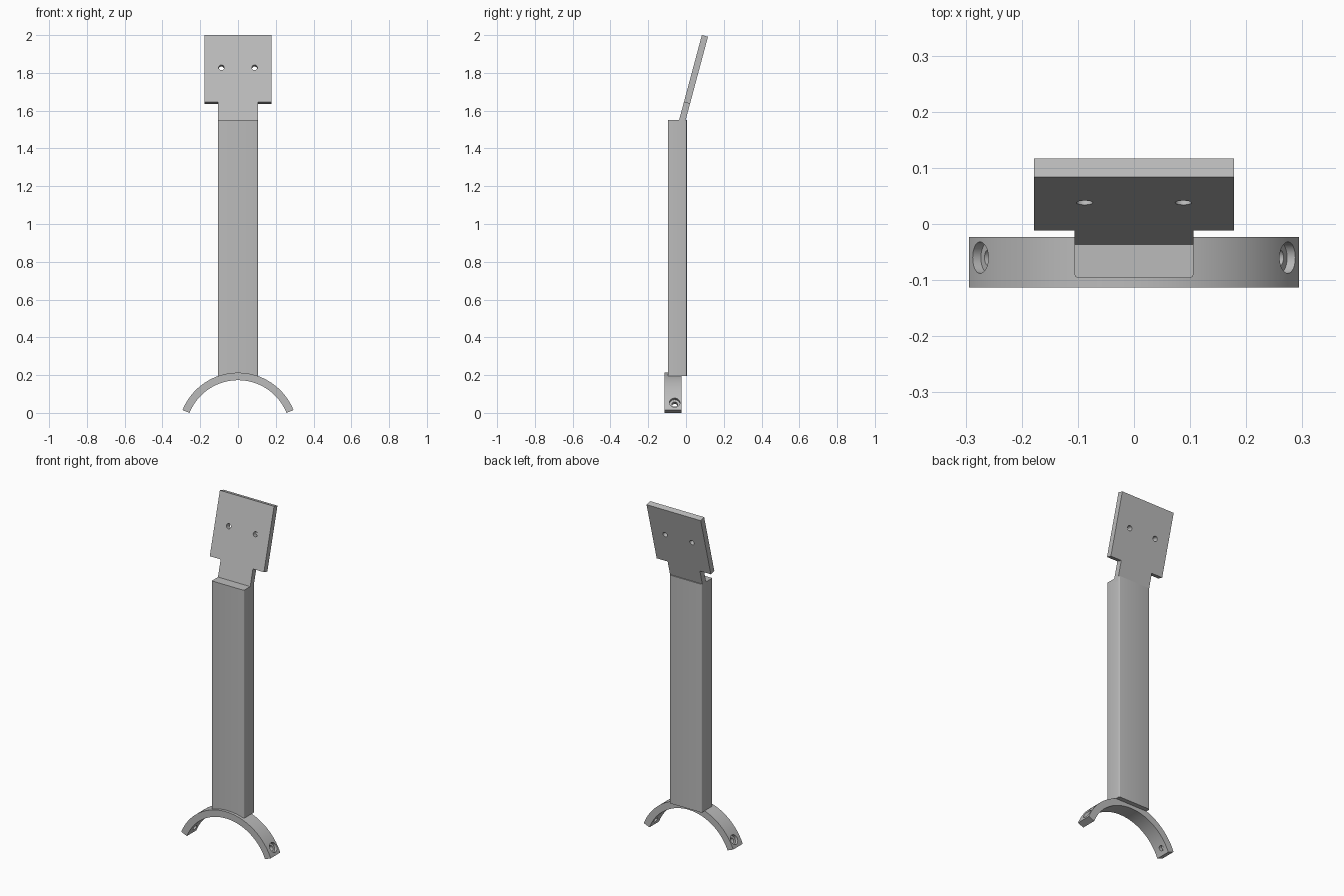
import bpy
import bmesh
from math import radians, sin, cos
from mathutils import Matrix, Vector

if "Cube" in bpy.data.objects:
    bpy.data.objects.remove(bpy.data.objects["Cube"])

GREY = (0.5, 0.5, 0.5, 1.0)
grey = bpy.data.materials.new("plain_grey")
grey.use_nodes = True
grey.diffuse_color = GREY
grey.node_tree.nodes["Principled BSDF"].inputs["Base Color"].default_value = GREY


def add_object(name, bm, matrix=Matrix()):
    """Turn a bmesh into a grey object placed by a matrix."""
    bmesh.ops.recalc_face_normals(bm, faces=bm.faces)
    mesh = bpy.data.meshes.new(name)
    bm.to_mesh(mesh)
    bm.free()
    mesh.transform(matrix)
    mesh.materials.append(grey)
    obj = bpy.data.objects.new(name, mesh)
    bpy.context.collection.objects.link(obj)
    return obj


def extrude_profile(points, offset):
    """Extrude a closed outline of 3D points along an offset."""
    bm = bmesh.new()
    face = bm.faces.new([bm.verts.new(p) for p in points])
    grown = bmesh.ops.extrude_face_region(bm, geom=[face], use_keep_orig=True)
    moved = [v for v in grown["geom"] if isinstance(v, bmesh.types.BMVert)]
    bmesh.ops.translate(bm, verts=moved, vec=offset)
    return bm


def drill(target, centre, axis, radius, depth, frame=Matrix()):
    """Cut a round hole centred on a point along an axis."""
    bm = bmesh.new()
    bmesh.ops.create_cone(bm, cap_ends=True, segments=32,
                          radius1=radius, radius2=radius, depth=depth)
    turn = Vector((0, 0, 1)).rotation_difference(Vector(axis)).to_matrix().to_4x4()
    cutter = add_object("hole_cutter", bm, frame @ Matrix.Translation(centre) @ turn)
    cutter.hide_render = True
    mod = target.modifiers.new("hole", 'BOOLEAN')
    mod.operation = 'DIFFERENCE'
    mod.solver = 'EXACT'
    mod.object = cutter
    bpy.context.view_layer.objects.active = target
    bpy.ops.object.modifier_apply(modifier=mod.name)
    bpy.data.objects.remove(cutter)


def smooth(obj):
    bpy.ops.object.select_all(action='DESELECT')
    obj.select_set(True)
    bpy.context.view_layer.objects.active = obj
    bpy.ops.object.shade_smooth_by_angle(angle=radians(30))


# Curved foot: an arc band with a counterbored screw hole near each end
OUTER, INNER, ARC_Z = 0.317, 0.277, -0.104
FRONT, WIDTH = -0.113, 0.09
STEPS, SPREAD = 64, 68
angles = [radians(SPREAD * (2 * i / STEPS - 1)) for i in range(STEPS + 1)]


def on_arc(radius, angle, y):
    return Vector((radius * sin(angle), y, ARC_Z + radius * cos(angle)))


outline = [on_arc(OUTER, a, FRONT) for a in angles]
outline += [on_arc(INNER, a, FRONT) for a in reversed(angles)]
foot = add_object("curved_foot", extrude_profile(outline, (0, WIDTH, 0)))
for side in (-1, 1):
    tilt = side * radians(60)
    axis = (sin(tilt), 0, cos(tilt))
    drill(foot, on_arc(0.297, tilt, -0.06), axis, 0.015, 0.12)
    drill(foot, on_arc(0.339, tilt, -0.06), axis, 0.028, 0.08)
smooth(foot)

# Upright arm: a long bar with slightly rounded upright edges
HALF = 0.106
corners = [(-HALF, -0.096, 0.194), (HALF, -0.096, 0.194),
           (HALF, 0.004, 0.194), (-HALF, 0.004, 0.194)]
bm = extrude_profile(corners, (0, 0, 1.356))
upright = [e for e in bm.edges if abs(e.verts[0].co.z - e.verts[1].co.z) > 1]
bmesh.ops.bevel(bm, geom=upright, offset=0.007, segments=4, profile=0.5,
                affect='EDGES')
smooth(add_object("upright_arm", bm))

# Tilted mounting plate: a narrow neck widening to a drilled panel
WING, NECK_TOP, PLATE_TOP, THICK = 0.178, 0.119, 0.4866, 0.0335
half = [(HALF, 0), (HALF, NECK_TOP), (WING, NECK_TOP), (WING, PLATE_TOP)]
shape = half + [(-x, v) for x, v in reversed(half)]
frame = Matrix.Translation((0, -0.042, 1.53)) @ Matrix.Rotation(radians(-15), 4, 'X')
plate = add_object("mounting_plate",
                   extrude_profile([(x, 0, v) for x, v in shape], (0, THICK, 0)),
                   frame)
for side in (-1, 1):
    drill(plate, (side * 0.088, THICK / 2, 0.3085), (0, 1, 0), 0.0145, 0.1, frame)
smooth(plate)
